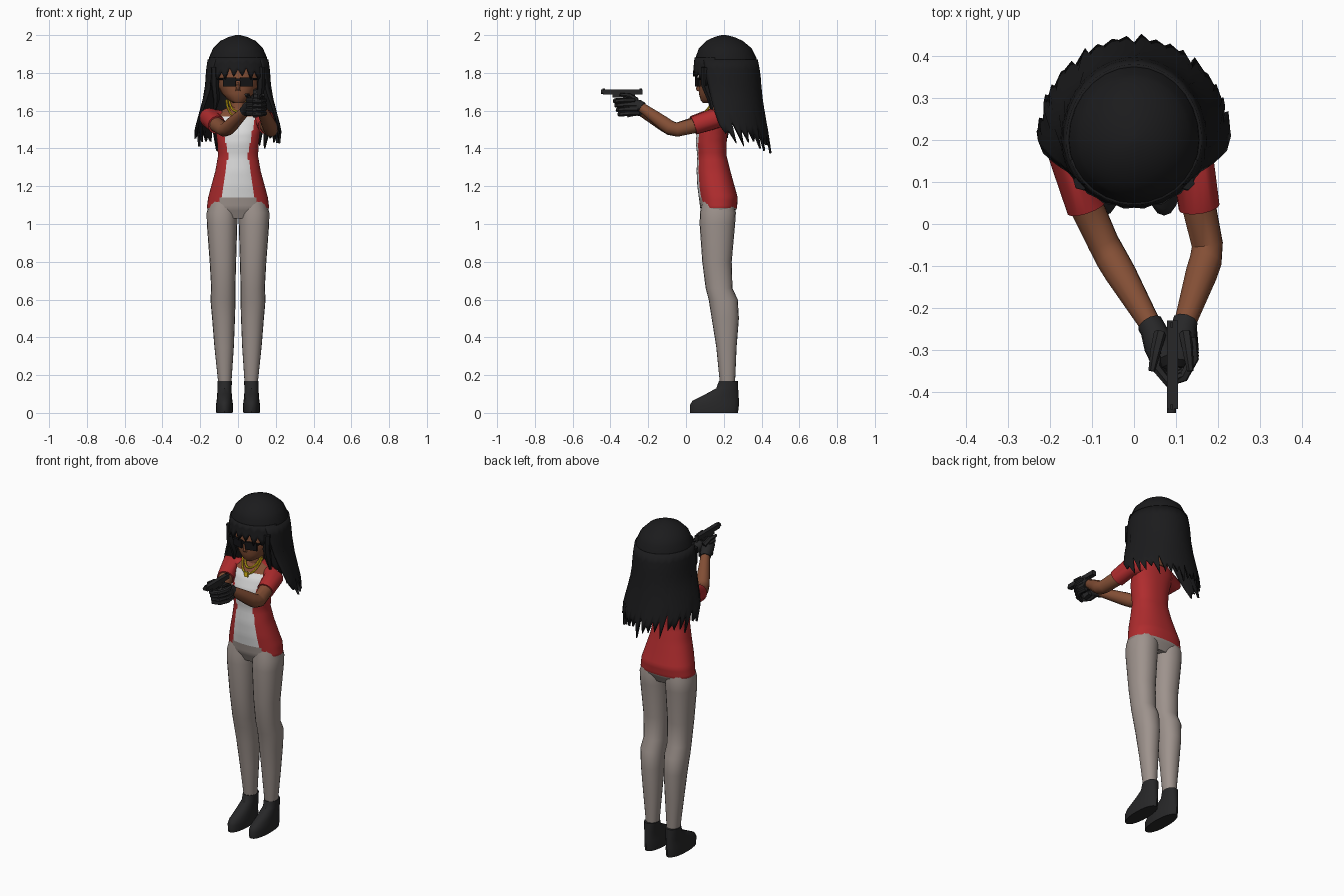
import bpy, bmesh, math
from math import sin, cos, pi, radians
from mathutils import Vector, Matrix

if "Cube" in bpy.data.objects:
    bpy.data.objects.remove(bpy.data.objects["Cube"])


def material(name, r, g, b):
    m = bpy.data.materials.new(name)
    m.diffuse_color = (r, g, b, 1)
    m.use_nodes = True
    m.node_tree.nodes["Principled BSDF"].inputs["Base Color"].default_value = m.diffuse_color
    return m


SKIN = material("brown skin", 0.23, 0.078, 0.036)
RED = material("red jacket", 0.43, 0.025, 0.027)
WHITE = material("white shirt", 0.72, 0.72, 0.72)
GREY = material("warm grey trousers", 0.34, 0.29, 0.265)
HAIR = material("black hair", 0.011, 0.011, 0.012)
BLACK = material("black leather", 0.02, 0.02, 0.021)
LENS = material("dark lens", 0.007, 0.007, 0.008)
GOLD = material("gold", 0.8, 0.55, 0.01)


def finish(name, bm, *mats):
    bmesh.ops.recalc_face_normals(bm, faces=bm.faces)
    me = bpy.data.meshes.new(name)
    bm.to_mesh(me)
    bm.free()
    for m in mats:
        me.materials.append(m)
    ob = bpy.data.objects.new(name, me)
    bpy.context.collection.objects.link(ob)
    return ob


def skin_rings(name, rings, mats, caps=True):
    bm = bmesh.new()
    vs = [[bm.verts.new(p) for p in r] for r in rings]
    n = len(vs[0])
    for a, b in zip(vs, vs[1:]):
        for i in range(n):
            bm.faces.new((a[i], a[(i + 1) % n], b[(i + 1) % n], b[i]))
    if caps:
        bm.faces.new(vs[0])
        bm.faces.new(vs[-1])
    return finish(name, bm, *mats)


def lerp(a, b, t):
    return [p + (q - p) * t for p, q in zip(a, b)]


def loft(name, rows, *mats, n=20, power=2.2, sub=1):
    """Horizontal rounded sections; row = z, x0, x1, y_front, y_back."""
    full = [rows[0]]
    for a, b in zip(rows, rows[1:]):
        full += [lerp(a, b, (k + 1) / sub) for k in range(sub)]
    rings = []
    for z, x0, x1, y0, y1 in full:
        ring = []
        for i in range(n):
            c, s = cos(2 * pi * i / n), sin(2 * pi * i / n)
            c, s = [math.copysign(abs(v) ** (2 / power), v) for v in (c, s)]
            ring.append(((x0 + x1) / 2 + c * (x1 - x0) / 2, (y0 + y1) / 2 + s * (y1 - y0) / 2, z))
        rings.append(ring)
    return skin_rings(name, rings, mats)


def tube(name, pts, radii, mat, n=10):
    """Round tube along a path, one radius per point."""
    pts = [Vector(p) for p in pts]
    rings, prev, side = [], None, None
    for i, p in enumerate(pts):
        t = (pts[min(i + 1, len(pts) - 1)] - pts[max(i - 1, 0)]).normalized()
        side = prev.rotation_difference(t) @ side if prev else t.orthogonal().normalized()
        up, prev = t.cross(side), t
        rings.append([p + radii[i] * (cos(2 * pi * k / n) * side + sin(2 * pi * k / n) * up) for k in range(n)])
    return skin_rings(name, rings, [mat])


def box(name, loc, size, mat, rot=(0, 0, 0)):
    bm = bmesh.new()
    bmesh.ops.create_cube(bm, size=1)
    ob = finish(name, bm, mat)
    ob.location, ob.scale, ob.rotation_euler = loc, size, rot
    return ob


# Legs and shoes
LEG = [(0.15, .036, .104, .182, .258), (0.17, .034, .106, .178, .26), (0.35, .022, .125, .16, .268),
       (0.5, .016, .137, .136, .28), (0.6, .013, .146, .12, .274), (0.66, .014, .142, .104, .246),
       (0.8, .01, .15, .086, .242), (1.0, .004, .165, .072, .26), (1.06, .002, .166, .074, .264),
       (1.12, .005, .15, .085, .25)]
SHOE = [(0, .028, .115, .022, .275), (.04, .026, .117, .02, .28), (.065, .03, .113, .035, .28),
        (.1, .033, .11, .105, .278), (.13, .034, .109, .16, .276), (.168, .032, .109, .174, .274)]
for s, side in ((1, "left"), (-1, "right")):
    for part, rows, mat in (("trouser_leg", LEG, GREY), ("shoe", SHOE, BLACK)):
        loft(f"{side}_{part}", [(z, s * a, s * b, c, d) for z, a, b, c, d in rows], mat)

# Torso: trousers waist, open jacket, shirt and neckline coloured by position
TORSO = [(1.03, .13, .1, .24), (1.085, .165, .075, .27), (1.14, .158, .068, .274), (1.2, .142, .06, .257),
         (1.28, .12, .056, .235), (1.36, .106, .06, .215), (1.43, .11, .052, .215), (1.48, .116, .056, .22),
         (1.54, .125, .08, .228), (1.58, .115, .108, .228), (1.605, .08, .13, .222), (1.62, .045, .14, .21)]
torso = loft("torso", [(z, -w, w, a, b) for z, w, a, b in TORSO], RED, WHITE, GREY, SKIN, n=72, power=2.3, sub=4)
for f in torso.data.polygons:
    x, y, z = f.center
    front = y < 0.16
    width = 0.052 + 0.04 * min(1, abs(z - 1.36) / 0.22)
    if z < 1.085 or (front and z < 1.14 and abs(x) < 0.095):
        f.material_index = 2
    elif front and abs(x) < width:
        f.material_index = 3 if z > 1.57 else 1

# Head, nose and neck
HEAD = [(1.64, .022, .09, .15), (1.655, .05, .078, .2), (1.69, .085, .068, .26), (1.74, .11, .066, .3),
        (1.8, .125, .066, .33), (1.88, .115, .085, .33)]
loft("head", [(z, -w, w, a, b) for z, w, a, b in HEAD], SKIN, n=24)
loft("nose", [(1.705, -.014, .014, .058, .09), (1.715, -.012, .012, .052, .09), (1.75, -.006, .006, .064, .09)], SKIN, n=8)
tube("neck", [(0, .18, 1.57), (0, .175, 1.62), (0, .17, 1.7)], [.055, .042, .042], SKIN, 14)

# Sunglasses
for s in (-1, 1):
    box("lens", (s * .045, .062, 1.752), (.07, .012, .046), LENS, (0, 0, s * radians(14)))
    tube("glasses_arm", [(s * .078, .07, 1.768), (s * .118, .12, 1.768), (s * .125, .2, 1.765)], [.006] * 3, LENS, 6)
box("glasses_bridge", (0, .055, 1.764), (.03, .012, .012), LENS)

# Gold chains with a pendant
for w, low, y in ((.06, 1.565, .086), (.046, 1.595, .1)):
    pts = [(w * cos(a), y + .06 * (1 - sin(a)), 1.655 - (1.655 - low) * sin(a)) for a in [pi * k / 12 for k in range(13)]]
    tube("gold_chain", pts, [.006] * 13, GOLD, 6)
box("pendant", (0, .08, 1.563), (.022, .009, .03), GOLD)

# Hair: shared outline (z, half width, front depth, back depth) round y = 0.2
OUT = [(1.36, .232, .2, .25), (1.5, .224, .2, .228), (1.6, .197, .19, .208), (1.7, .17, .17, .195),
       (1.8, .165, .158, .188), (1.88, .154, .15, .172), (1.93, .132, .132, .148), (1.97, .092, .092, .1),
       (1.99, .05, .05, .055), (2.0, .012, .012, .012)]


def hair_point(z, a):
    """Point on the outline; a is measured from the back."""
    for p, q in zip(OUT, OUT[1:]):
        if z <= q[0]:
            break
    _, rx, rf, rb = lerp(p, q, (z - p[0]) / (q[0] - p[0]))
    return (rx * sin(a), 0.2 + (rb if cos(a) > 0 else rf) * cos(a), z)


def curtain(name, mid, span, top, end, cols, rows, depth):
    """Hanging sheet of hair; span and end give its angle and hem."""
    bm = bmesh.new()
    grid = []
    for i in range(cols + 1):
        u = 2 * i / cols - 1
        zs = [top + (end(u, i) - top) * k / rows for k in range(rows + 1)]
        grid.append([bm.verts.new(hair_point(z, radians(mid + u * span(z)))) for z in zs])
    for a, b in zip(grid, grid[1:]):
        for k in range(rows):
            bm.faces.new((a[k], b[k], b[k + 1], a[k + 1]))
    ob = finish(name, bm, HAIR)
    mod = ob.modifiers.new("thickness", "SOLIDIFY")
    mod.thickness, mod.offset = depth, 0
    return ob


skin_rings("hair_cap", [[hair_point(z, 2 * pi * k / 28) for k in range(28)]
                        for z in (1.85, 1.88, 1.91, 1.93, 1.95, 1.97, 1.99, 2.0)], [HAIR])
TEETH = (.1, .0, .07, .02)
curtain("back_hair", 0, lambda z: 84 + max(0, z - 1.4) * 105, 1.87,
        lambda u, i: 1.39 + .05 * abs(u) + TEETH[i % 4] + .02 * sin(i * 2.3), 40, 8, .012)
curtain("fringe", 180, lambda z: 72, 1.88,
        lambda u, i: 1.8 - .075 * u * u + (.025 if i % 2 else -.02) + .008 * sin(i * 1.9), 18, 3, .01)
for s in (-1, 1):
    tube("temple_lock", [(s * .125, .1, 1.83), (s * .122, .1, 1.74), (s * .115, .13, 1.66), (s * .125, .14, 1.58)],
         [.02, .022, .018, .002], HAIR, 6)

# Arms: short sleeves, bent forearms reaching to the grip
ARMS = {"right": [(-.08, .175, 1.555), (-.15, .145, 1.56), (-.112, .04, 1.525), (-.066, -.06, 1.495), (.045, -.25, 1.605)],
        "left": [(.08, .175, 1.555), (.14, .14, 1.555), (.155, .04, 1.52), (.178, -.065, 1.495), (.118, -.245, 1.625)]}
for side, (a, b, c, d, e) in ARMS.items():
    mid = lerp(d, e, .3)
    tube(f"{side}_sleeve", [a, b, c], [.045, .055, .049], RED, 14)
    tube(f"{side}_arm", [b, c, lerp(c, d, .85), lerp(d, e, .12), mid, e], [.04, .041, .038, .039, .038, .025], SKIN, 12)
    # Gloved palm
    palm = Vector((.092, -.325, 1.632)) + Vector((.018 if side == "left" else -.018, 0, 0))
    tube(f"{side}_glove", [lerp(d, e, .93), e, lerp(e, palm, .5), palm, lerp(e, palm, 1.2)],
         [.031, .031, .037, .034, .015], BLACK, 10)

# Fingers wrapped round the grip, plus thumbs
for i in range(4):
    z, back = 1.585 + .023 * i, .008 * (3 - i)
    tube("right_finger", [(.055, -.29 + back, z), (.052, -.34 + back, z), (.08, -.375 + back, z), (.115, -.36 + back, z)],
         [.013, .013, .012, .009], BLACK, 6)
    tube("left_finger", [(.138, -.27 + back, z), (.142, -.32 + back, z), (.118, -.365 + back, z - .004), (.075, -.38 + back, z - .006)],
         [.012, .013, .012, .009], BLACK, 6)
for x, bend in ((.062, -.02), (.122, .012)):
    tube("thumb", [(x, -.26, 1.655), (x + bend / 2, -.3, 1.68), (x + bend, -.35, 1.685)], [.015, .013, .008], BLACK, 6)

# Pistol
box("pistol_slide", (.092, -.335, 1.698), (.026, .21, .026), BLACK)
tube("pistol_barrel", [(.089, -.4, 1.7), (.089, -.45, 1.7)], [.011, .011], BLACK, 10)
box("pistol_frame", (.092, -.33, 1.678), (.022, .12, .018), BLACK)
box("pistol_grip", (.092, -.3, 1.625), (.024, .045, .115), BLACK, (radians(12), 0, 0))
for y in (-.435, -.24):
    box("pistol_sight", (.09, y, 1.713), (.006, .012, .008), BLACK)

# Smooth shading with sharp edges kept
for ob in bpy.context.scene.objects:
    ob.select_set(True)
    bpy.context.view_layer.objects.active = ob
bpy.ops.object.shade_smooth_by_angle(angle=radians(40))
